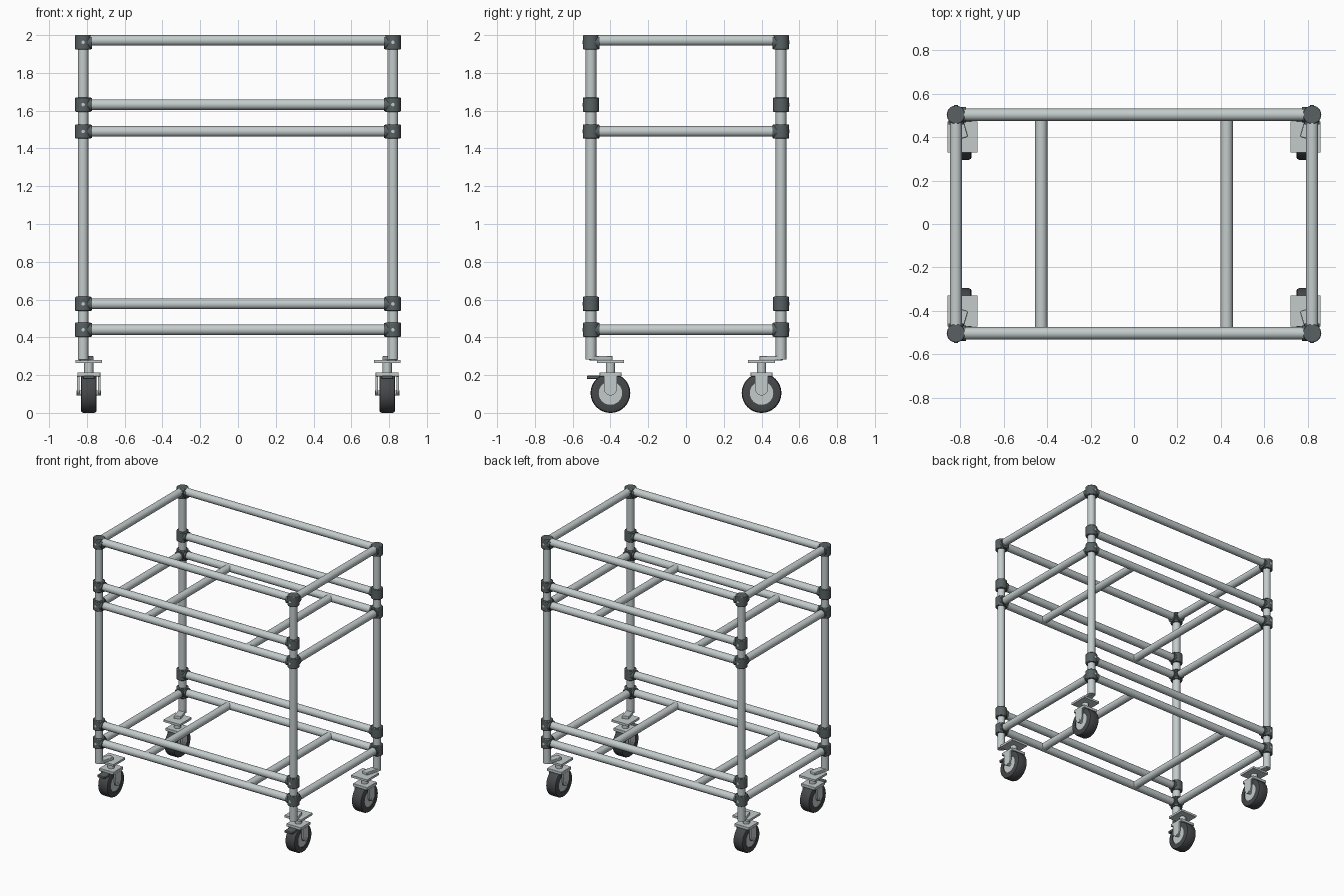
import bpy, bmesh, math
from mathutils import Vector, Matrix

if "Cube" in bpy.data.objects:
    bpy.data.objects.remove(bpy.data.objects["Cube"])


def material(name, c):
    m = bpy.data.materials.new(name)
    m.diffuse_color = (*c, 1)
    m.use_nodes = True
    m.node_tree.nodes["Principled BSDF"].inputs["Base Color"].default_value = m.diffuse_color
    return m


STEEL = material("steel", (0.55, 0.60, 0.60))
FITTING = material("dark_fitting", (0.10, 0.12, 0.125))
RUBBER = material("rubber", (0.06, 0.065, 0.07))
PX, PY, R = 0.82, 0.503, 0.028
Y_AXIS = Vector((0, 1, 0))


def finish(name, bm, mat, bevel=0):
    me = bpy.data.meshes.new(name)
    bmesh.ops.recalc_face_normals(bm, faces=bm.faces)
    bm.to_mesh(me)
    bm.free()
    ob = bpy.data.objects.new(name, me)
    bpy.context.collection.objects.link(ob)
    me.materials.append(mat)
    if bevel:
        b = ob.modifiers.new("bevel", 'BEVEL')
        b.width, b.segments, b.limit_method = bevel, 2, 'ANGLE'
    bpy.ops.object.select_all(action='DESELECT')
    ob.select_set(True)
    bpy.context.view_layer.objects.active = ob
    bpy.ops.object.shade_smooth_by_angle(angle=math.radians(35))
    return ob


def add_tube(bm, a, b, r, seg=32):
    a, b = Vector(a), Vector(b)
    d = b - a
    rot = d.to_track_quat('Z', 'Y').to_matrix().to_4x4()
    bmesh.ops.create_cone(bm, cap_ends=True, segments=seg, radius1=r, radius2=r,
                          depth=d.length, matrix=Matrix.Translation((a + b) / 2) @ rot)


def tube(name, a, b, r, mat=STEEL, bevel=0):
    bm = bmesh.new()
    add_tube(bm, a, b, r)
    return finish(name, bm, mat, bevel)


def box(name, c, s, mat=STEEL, bevel=0, rot=0):
    bm = bmesh.new()
    bmesh.ops.create_cube(bm, size=1, matrix=Matrix.Translation(c)
                          @ Matrix.Rotation(rot, 4, 'Z') @ Matrix.Diagonal((*s, 1)))
    return finish(name, bm, mat, bevel)


def lathe_x(name, c, profile, mat, seg=48):
    # Closed (x, radius) profile spun about the x axis
    bm = bmesh.new()
    rings = []
    for i in range(seg):
        t = 2 * math.pi * i / seg
        rings.append([bm.verts.new((c[0] + x, c[1] + r * math.cos(t), c[2] + r * math.sin(t)))
                      for x, r in profile])
    n = len(profile)
    for i in range(seg):
        p, q = rings[i], rings[(i + 1) % seg]
        for j in range(n):
            k = (j + 1) % n
            bm.faces.new((p[j], q[j], q[k], p[k]))
    return finish(name, bm, mat)


def fork_leg(name, c):
    # Flat leg with a rounded lower end, extruded along x
    pts = [(-0.034, 0.09), (0.034, 0.09)]
    pts += [(0.034 * math.cos(t), 0.034 * math.sin(t) + 0.022)
            for t in [-math.pi * i / 12 for i in range(13)]]
    bm = bmesh.new()
    f = bm.faces.new([bm.verts.new((c[0] - 0.006, c[1] + y, c[2] + z)) for y, z in pts])
    ext = bmesh.ops.extrude_face_region(bm, geom=[f])
    bmesh.ops.translate(bm, vec=(0.012, 0, 0),
                        verts=[v for v in ext['geom'] if isinstance(v, bmesh.types.BMVert)])
    return finish(name, bm, STEEL)


# Rails: long ones at five heights, side ones at three
LEVELS = [(1.972, True), (1.632, False), (1.49, True), (0.577, False), (0.44, True)]
for z, side in LEVELS:
    for s in (-1, 1):
        tube("long_rail", (-PX, s * PY, z), (PX, s * PY, z), R)
        if side:
            tube("side_rail", (s * PX, -PY, z), (s * PX, PY, z), R)

# Shelf cross bars
for z in (1.49, 0.44):
    for x in (-0.427, 0.427):
        tube("shelf_cross_bar", (x, -PY, z), (x, PY, z), R)

for sx in (-1, 1):
    for sy in (-1, 1):
        x, y = sx * PX, sy * PY
        tube("corner_post", (x, y, 0.283), (x, y, 1.985), R)

        # Clamp fittings with short sockets and set screws
        for z, side in LEVELS:
            top = z > 1.9
            zc = 1.962 if top else z
            tube("clamp_fitting", (x, y, zc - 0.038), (x, y, zc + 0.038), 0.042, FITTING, 0.004)
            tube("clamp_socket", (x, y, zc), (x - sx * 0.046, y, zc), 0.035, FITTING)
            if side:
                tube("clamp_socket", (x, y, zc), (x, y - sy * 0.046, zc), 0.035, FITTING)
            tube("set_screw", (x, y, zc), (x, y + sy * 0.044, zc), 0.009)

        # Caster mount: tab from the post to the mounting plate
        cx, cy = sx * 0.79, sy * 0.40
        d = Vector((cx - x, cy - y, 0))
        box("mount_tab", ((x + cx) / 2, (y + cy) / 2, 0.29), (0.05, d.length + 0.01, 0.024),
            bevel=0.004, rot=math.atan2(-d.x, d.y))
        box("mount_plate", (cx, cy, 0.273), (0.138, 0.142, 0.016))
        tube("swivel_stem", (cx, cy, 0.21), (cx, cy, 0.268), 0.024)

        # Fork
        box("fork_crown", (cx, cy, 0.204), (0.122, 0.116, 0.022), bevel=0.003)
        for s in (-1, 1):
            fork_leg("fork_leg", (cx + s * 0.056, cy, 0.105))
        tube("axle", (cx - 0.064, cy, 0.105), (cx + 0.064, cy, 0.105), 0.014)

        # Wheel
        lathe_x("tyre", (cx, cy, 0.105),
                [(-0.042, 0.062), (-0.042, 0.093), (-0.038, 0.101), (-0.028, 0.105),
                 (0.028, 0.105), (0.038, 0.101), (0.042, 0.093), (0.042, 0.062)], RUBBER)
        tube("wheel_hub", (cx - 0.037, cy, 0.105), (cx + 0.037, cy, 0.105), 0.064)

        # Brake pedal on the front casters
        if sy < 0:
            box("brake_pedal", (cx, cy - 0.09, 0.188), (0.062, 0.07, 0.018), FITTING, 0.004)
